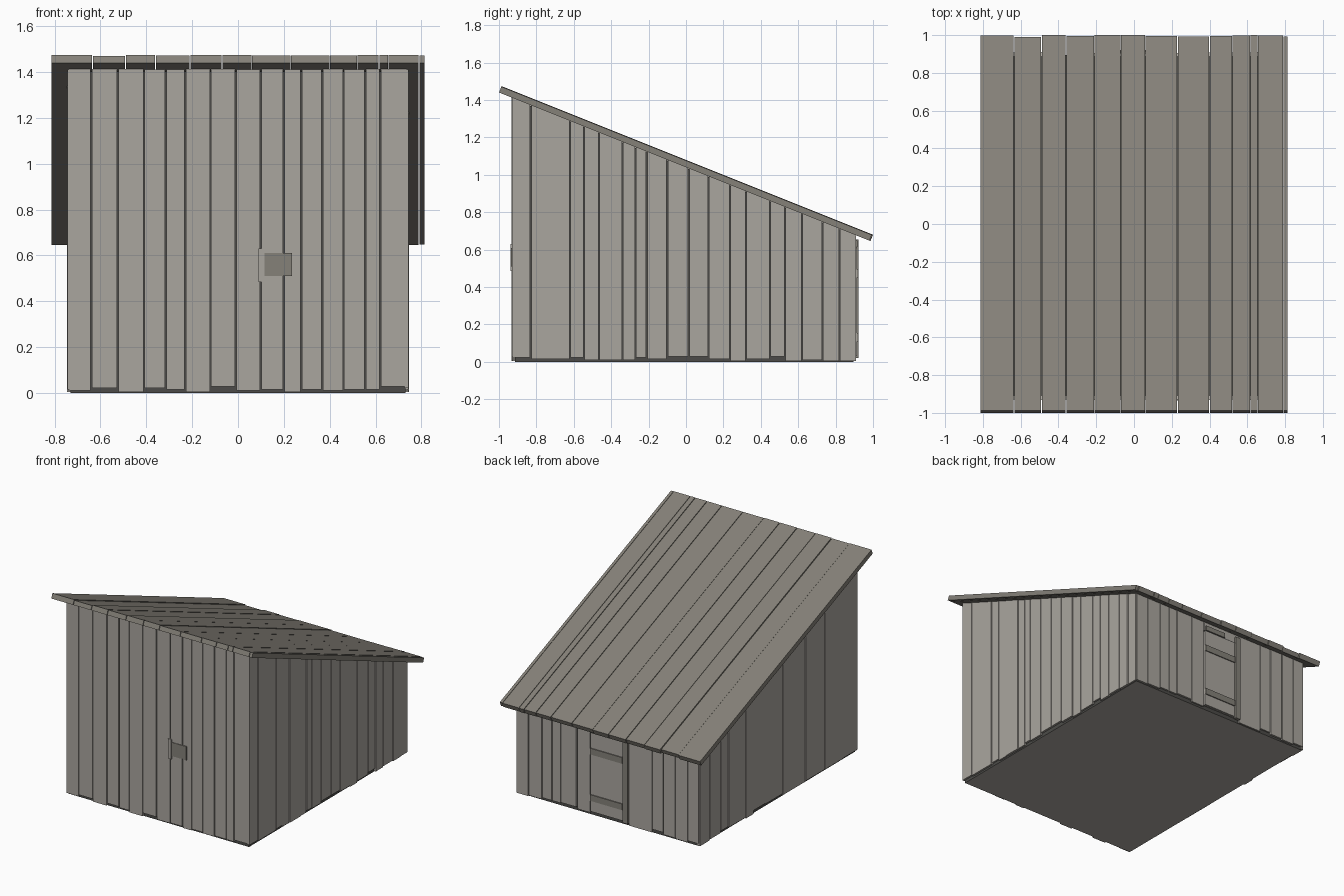
import bpy, bmesh, random
from mathutils import Vector

random.seed(4)
if "Cube" in bpy.data.objects:
    bpy.data.objects.remove(bpy.data.objects["Cube"], do_unlink=True)


def material(name, srgb):
    colour = [((c / 255 + 0.055) / 1.055) ** 2.4 for c in srgb] + [1]
    mat = bpy.data.materials.new(name)
    mat.use_nodes = True
    mat.diffuse_color = colour
    mat.node_tree.nodes["Principled BSDF"].inputs["Base Color"].default_value = colour
    return mat


WALL = material("weathered wall wood", (170, 166, 159))
ROOF = material("darker roof wood", (133, 129, 121))
DARK = material("dark gaps", (76, 75, 72))

SLOPE = 0.4
ALONG = Vector((0, 1, -SLOPE)).normalized()
NORMAL = Vector((0, SLOPE, 1)).normalized()


def under_roof(y):
    return 1.04 - SLOPE * y


def add_hexes(name, hexes, mats):
    """One object from a list of eight-cornered blocks (bottom ring, top ring)."""
    bm = bmesh.new()
    for corners in hexes:
        v = [bm.verts.new(c) for c in corners]
        bm.faces.new(v[3::-1])
        bm.faces.new(v[4:])
        for i in range(4):
            j = (i + 1) % 4
            bm.faces.new((v[i], v[j], v[j + 4], v[i + 4]))
    bmesh.ops.recalc_face_normals(bm, faces=bm.faces)
    mesh = bpy.data.meshes.new(name)
    bm.to_mesh(mesh)
    bm.free()
    for m in mats:
        mesh.materials.append(m)
    obj = bpy.data.objects.new(name, mesh)
    bpy.context.collection.objects.link(obj)
    return obj


def block(x0, x1, y0, y1, z0, z1=None):
    """Upright block; without z1 its top is cut to the roof slope."""
    ring = [(x0, y0), (x1, y0), (x1, y1), (x0, y1)]
    top = [(x, y, under_roof(y) if z1 is None else z1) for x, y in ring]
    return [(x, y, z0) for x, y in ring] + top


def boards(edges, gap=0.006):
    """Board spans with a narrow gap, a ragged foot and a slight depth offset."""
    edges = sorted(edges)
    for a, b in zip(edges, edges[1:]):
        foot = random.choice((0.004, 0.01, 0.015, 0.022, 0.028))
        yield a + gap / 2, b - gap / 2, foot, random.uniform(0, 0.005)


# Dark inner shell, with a wood floor underneath
core = add_hexes("inner_shell", [block(-0.73, 0.73, -0.915, 0.895, 0)], [DARK, WALL])
for face in core.data.polygons:
    if face.normal.z < -0.9:
        face.material_index = 1
for v in core.data.vertices:
    if v.co.z > 0.1:
        v.co.z -= 0.004

# Front and back wall boards
front = [-0.74, -0.64, -0.525, -0.41, -0.315, -0.23, -0.12, -0.01, 0.1,
         0.2, 0.275, 0.367, 0.46, 0.555, 0.62, 0.738]
back = [-0.74, -0.65, -0.55, -0.45, -0.36, -0.17, 0.14, 0.25, 0.38, 0.45, 0.53, 0.64, 0.738]
add_hexes("front_wall", [block(a, b, d - 0.932, -0.91, z)
                         for a, b, z, d in boards(front)], [WALL])
add_hexes("back_wall", [block(a, b, 0.89, 0.91 - d, z)
                        for a, b, z, d in boards(back)], [WALL])

# Side wall boards
left = [-0.93, -0.83, -0.62, -0.545, -0.465, -0.34, -0.27, -0.21, -0.1, 0.015,
        0.12, 0.235, 0.32, 0.45, 0.53, 0.62, 0.73, 0.82, 0.905]
right = [-0.93, -0.75, -0.54, -0.32, -0.06, 0.14, 0.28, 0.37, 0.46, 0.57, 0.66, 0.79, 0.905]
add_hexes("left_wall", [block(0.725, 0.746 - d, a, b, z)
                        for a, b, z, d in boards(left)], [WALL])
add_hexes("right_wall", [block(d - 0.746, -0.725, a, b, z)
                         for a, b, z, d in boards(right)], [WALL])

# Sloping roof boards
roof_edges = [-0.815, -0.635, -0.49, -0.36, -0.21, -0.07, 0.06, 0.23, 0.4,
              0.52, 0.615, 0.655, 0.79, 0.815]
eave = Vector((0, -1, under_roof(-1)))
roof = []
for a, b, _, d in boards(roof_edges, 0.004):
    length = 2.14 - 2 * d
    lift = NORMAL * (0.037 - d)
    ring = [eave + ALONG * s + Vector((x, 0, 0))
            for x, s in ((a, 0), (b, 0), (b, length), (a, length))]
    roof.append(ring + [p + lift for p in ring])
add_hexes("roof", roof, [ROOF])

# Small front hatch with its frame strip
add_hexes("hatch", [block(0.115, 0.235, -0.935, -0.925, 0.51, 0.61)], [ROOF])
add_hexes("hatch_frame", [block(0.09, 0.115, -0.937, -0.925, 0.485, 0.63)], [WALL])

# Back door with cross battens, jamb and lintel
add_hexes("door", [block(-0.125, 0.135, 0.9, 0.914, 0.03, 0.605)], [WALL])
add_hexes("door_battens", [block(-0.125, 0.135, 0.9, 0.921, z, z + 0.045)
                           for z in (0.11, 0.45)], [ROOF])
add_hexes("door_jamb", [block(-0.17, -0.13, 0.9, 0.922, 0.02, 0.655)], [ROOF])
add_hexes("door_lintel", [block(-0.04, 0.125, 0.9, 0.916, 0.615, 0.65)], [ROOF])
add_hexes("door_gap", [block(-0.13, 0.14, 0.9, 0.912, 0.605, 0.613)], [DARK])
